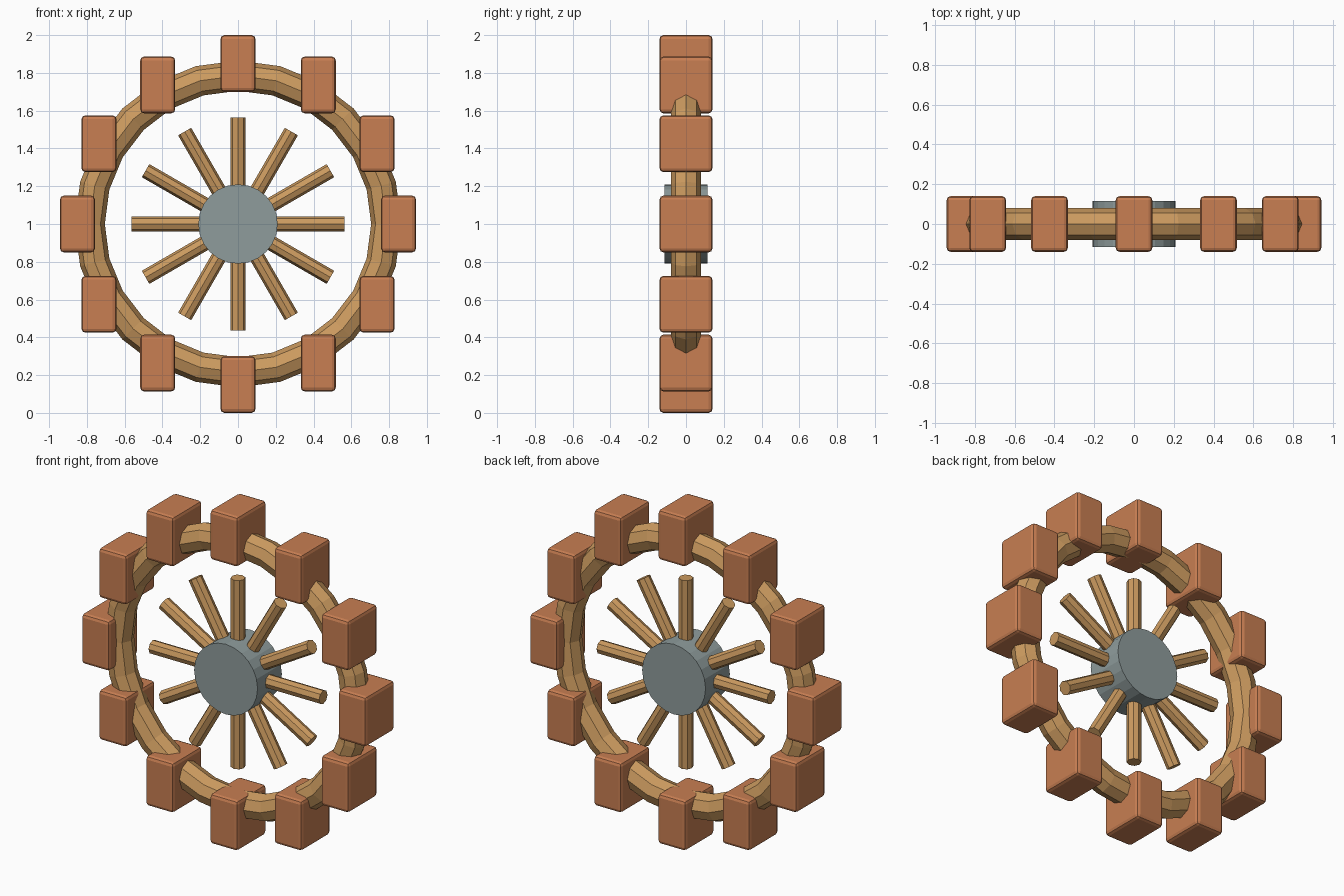
import bpy
import math

if "Cube" in bpy.data.objects:
    bpy.data.objects.remove(bpy.data.objects["Cube"])

N = 12           # spokes and paddles
CZ = 1.0         # wheel centre height


def material(name, rgb):
    m = bpy.data.materials.new(name)
    m.diffuse_color = (*rgb, 1.0)
    m.use_nodes = True
    m.node_tree.nodes["Principled BSDF"].inputs["Base Color"].default_value = m.diffuse_color
    return m


CLAY = material("terracotta", (0.58, 0.21, 0.085))
WOOD = material("light_wood", (0.60, 0.325, 0.115))
STEEL = material("grey_metal", (0.275, 0.335, 0.335))


def finish(name, mat):
    ob = bpy.context.object
    ob.name = name
    ob.data.name = name
    ob.data.materials.append(mat)
    return ob


# Ring rim
bpy.ops.mesh.primitive_torus_add(
    major_segments=24, minor_segments=8, major_radius=0.785, minor_radius=0.08,
    location=(0, 0, CZ), rotation=(math.pi / 2, 0, 0))
finish("rim", WOOD)

# Hub
bpy.ops.mesh.primitive_cylinder_add(
    vertices=24, radius=0.21, depth=0.23,
    location=(0, 0, CZ), rotation=(math.pi / 2, 0, 0))
finish("hub", STEEL)

for i in range(N):
    a = i * 2 * math.pi / N
    s, c = math.sin(a), math.cos(a)

    # Spoke, running from inside the hub and stopping short of the rim
    r0, r1 = 0.10, 0.565
    mid = (r0 + r1) / 2
    bpy.ops.mesh.primitive_cylinder_add(
        vertices=8, radius=0.04, depth=r1 - r0,
        location=(s * mid, 0, CZ + c * mid), rotation=(0, a, 0))
    finish(f"spoke_{i + 1}", WOOD)

    # Upright bucket block with softened edges
    bpy.ops.mesh.primitive_cube_add(size=1, location=(s * 0.85, 0, CZ + c * 0.85))
    ob = finish(f"bucket_{i + 1}", CLAY)
    for v in ob.data.vertices:
        v.co.x *= 0.185
        v.co.y *= 0.28
        v.co.z *= 0.30
    bev = ob.modifiers.new("soft_edges", 'BEVEL')
    bev.width = 0.02
    bev.segments = 2
